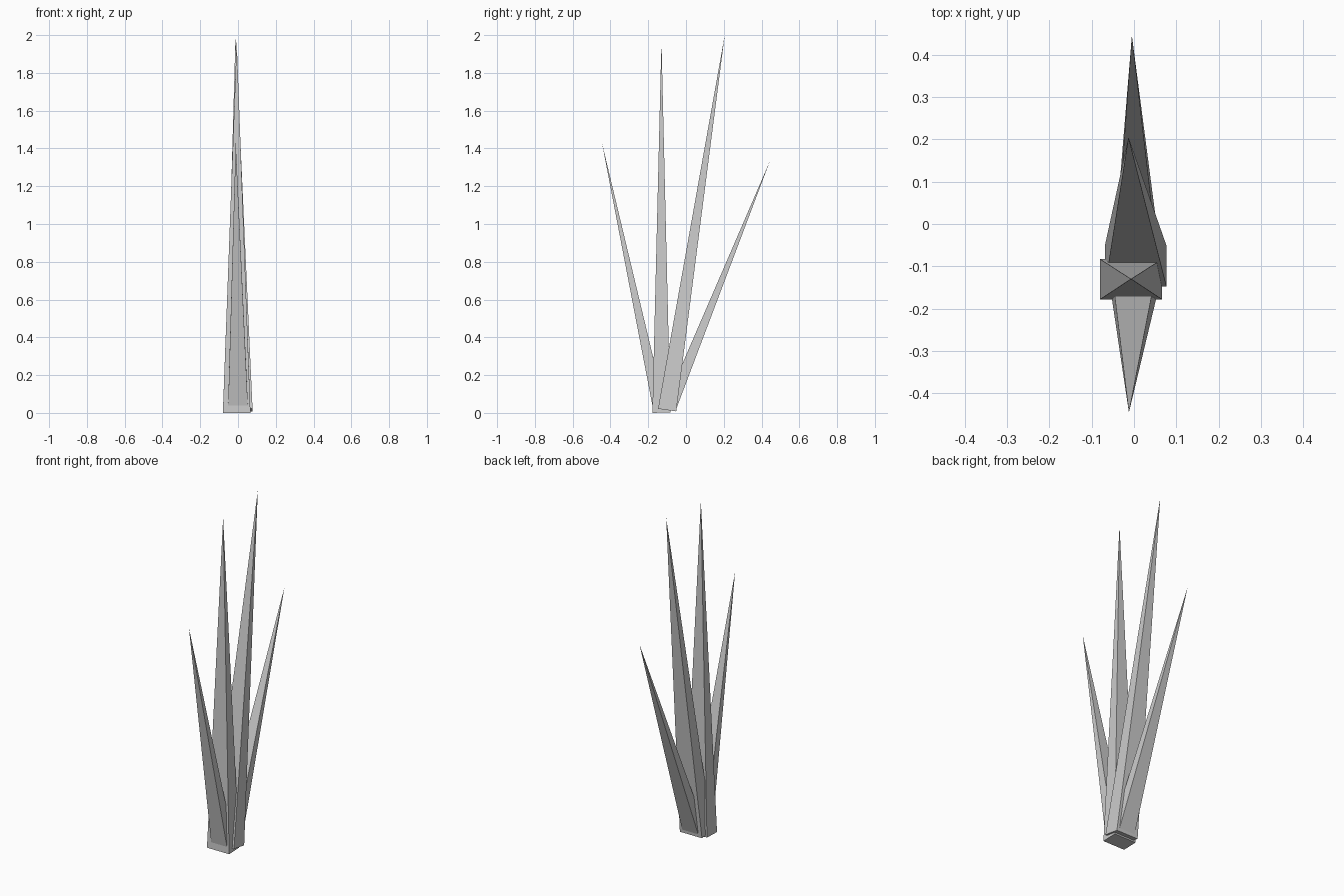
import bpy
import bmesh

if "Cube" in bpy.data.objects:
    bpy.data.objects.remove(bpy.data.objects["Cube"])


def blade(name, x, outer, inner, tip):
    """Four-sided spike: x range, (y, z) of both base edges, and the tip."""
    bm = bmesh.new()
    corners = [(x[0], *outer), (x[1], *outer), (x[1], *inner), (x[0], *inner)]
    base = [bm.verts.new(c) for c in corners]
    top = bm.verts.new(tip)
    bm.faces.new(base)
    for i in range(4):
        bm.faces.new((base[i], base[(i + 1) % 4], top))
    bmesh.ops.recalc_face_normals(bm, faces=bm.faces)
    mesh = bpy.data.meshes.new(name)
    bm.to_mesh(mesh)
    bm.free()
    obj = bpy.data.objects.new(name, mesh)
    bpy.context.collection.objects.link(obj)
    return obj


# Two tall blades
blade("upright_blade", (-0.08, 0.066), (-0.178, 0.0), (-0.083, 0.003), (-0.007, -0.13, 1.97))
blade("tall_leaning_blade", (-0.069, 0.077), (-0.148, 0.022), (-0.052, 0.008), (-0.013, 0.205, 2.0))

# Two short outer blades
blade("front_short_blade", (-0.052, 0.052), (-0.178, 0.04), (-0.116, 0.052), (-0.012, -0.445, 1.43))
blade("back_short_blade", (-0.046, 0.06), (-0.112, 0.045), (-0.052, 0.02), (-0.005, 0.445, 1.335))
